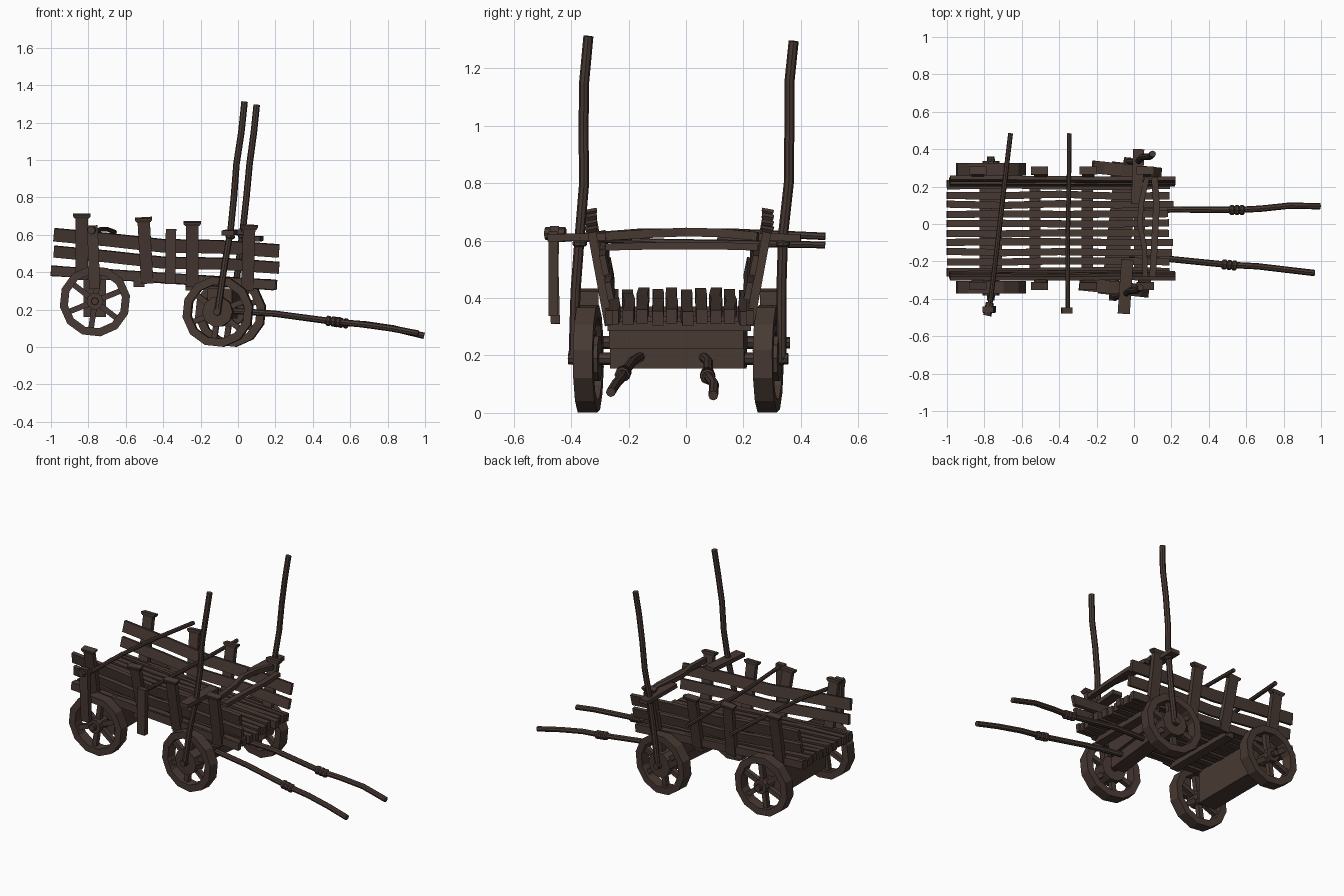
import bpy, bmesh, math, random
from mathutils import Vector, Matrix

if "Cube" in bpy.data.objects:
    bpy.data.objects.remove(bpy.data.objects["Cube"])

random.seed(4)
wood = bpy.data.materials.new("dark brown wood")
wood.diffuse_color = (0.064, 0.041, 0.033, 1)
wood.use_nodes = True
wood.node_tree.nodes["Principled BSDF"].inputs["Base Color"].default_value = wood.diffuse_color
CY = -0.023          # centre line of the wagon body


def make(name, bm, matrix=None):
    bmesh.ops.recalc_face_normals(bm, faces=bm.faces)
    me = bpy.data.meshes.new(name)
    bm.to_mesh(me)
    bm.free()
    me.materials.append(wood)
    ob = bpy.data.objects.new(name, me)
    bpy.context.collection.objects.link(ob)
    if matrix:
        ob.matrix_world = matrix
    return ob


def sweep(name, pts, section, up=(0, 0, 1), scale=None, matrix=None):
    """Sweep a closed section along a few points, flat caps at both ends."""
    pts = [Vector(p) for p in pts]
    bm = bmesh.new()
    rings = []
    for i, p in enumerate(pts):
        t = (pts[min(i + 1, len(pts) - 1)] - pts[max(i - 1, 0)]).normalized()
        side = t.cross(Vector(up)).normalized()
        u = side.cross(t)
        s = scale[i] if scale else 1
        rings.append([bm.verts.new(p + side * a * s + u * b * s) for a, b in section])
    n = len(section)
    for r, q in zip(rings, rings[1:]):
        for k in range(n):
            bm.faces.new((r[k], r[(k + 1) % n], q[(k + 1) % n], q[k]))
    bm.faces.new(rings[0])
    bm.faces.new(rings[-1])
    return make(name, bm, matrix)


def beam(name, pts, w, h, **kw):
    return sweep(name, pts, [(-w/2, -h/2), (w/2, -h/2), (w/2, h/2), (-w/2, h/2)], **kw)


def pole(name, pts, r, n=8, **kw):
    return sweep(name, pts, [(r * math.cos(k * math.tau / n), r * math.sin(k * math.tau / n))
                             for k in range(n)], **kw)


def binding(name, at, along, r, count=3, step=0.027):
    """Bulging rope rings round a pole."""
    at, along = Vector(at), Vector(along).normalized()
    up = (1, 0, 0) if abs(along.z) > 0.7 else (0, 0, 1)
    pts, sc = [], []
    for i in range(count):
        for f, s in ((-0.5, 0.75), (-0.25, 1), (0.25, 1), (0.48, 0.75)):
            pts.append(at + along * step * (i - (count - 1) / 2 + f))
            sc.append(s)
    pole(name, pts, r, up=up, scale=sc)


def wheel(name, matrix, hub_r, hub_len):
    """Twelve-sided rim, six spokes and a hub, all turning about local y."""
    bm = bmesh.new()
    n, ro, ri, t = 12, 0.19, 0.146, 0.034
    rings = []
    for k in range(n):
        a = (k + 0.3) * math.tau / n
        rings.append([bm.verts.new((r * math.cos(a), y, r * math.sin(a)))
                      for r, y in ((ro, -t), (ro, t), (ri, t), (ri, -t))])
    for k in range(n):
        a, b = rings[k], rings[(k + 1) % n]
        for j in range(4):
            bm.faces.new((a[j], a[(j + 1) % 4], b[(j + 1) % 4], b[j]))
    make(name + "_rim", bm, matrix)
    for k in range(6):
        a = math.radians(22 + 60 * k)
        d = Vector((math.cos(a), 0, math.sin(a)))
        beam(f"{name}_spoke_{k}", [d * 0.02, d * 0.155], 0.03, 0.03, up=(0, 1, 0), matrix=matrix)
    pole(name + "_hub", [(0, -hub_len, 0), (0, hub_len, 0)], hub_r, 10, matrix=matrix)
    pole(name + "_axle_cap", [(0, -0.07, 0), (0, 0.07, 0)], 0.02, matrix=matrix)


def bed_z(x):
    """Centre height of the sloping bed."""
    return 0.408 - 0.064 * (x + 1)


# wheels, axles and bolsters; the front set is steered a little
rear = Matrix.Translation((-0.765, CY, 0.245))
front = Matrix.Translation((-0.073, -0.027, 0.189)) @ Matrix.Rotation(math.radians(-6.1), 4, 'Z')
for label, base, hub_r, hub_len in (("rear", rear, 0.045, 0.045), ("front", front, 0.082, 0.04)):
    for side, s in (("near", -1), ("far", 1)):
        wheel(f"{label}_{side}_wheel", base @ Matrix.Translation((0, s * 0.315, 0)), hub_r, hub_len)
    pole(label + "_axle", [(0, -0.37, 0), (0, 0.37, 0)], 0.022, matrix=base)
beam("rear_bolster", [(0, -0.235, 0.02), (0, 0.235, 0.02)], 0.12, 0.21, matrix=rear)
beam("front_axle_block", [(0, -0.235, 0), (0, 0.235, 0)], 0.09, 0.07, matrix=front)
beam("front_bolster", [(0, -0.235, 0.08), (0, 0.235, 0.08)], 0.13, 0.09, matrix=front)

# bed slats, slightly crooked
for i in range(10):
    y = CY - 0.228 + i * 0.0507
    xs = [-1.0, -0.7, -0.4, -0.1, 0.2 + random.uniform(-0.02, 0.01)]
    beam(f"bed_slat_{i}", [(x, y + random.uniform(-0.005, 0.005),
                            bed_z(x) + random.uniform(-0.005, 0.005)) for x in xs],
         0.038, 0.05)

# cross bearers under the bed
for i, x in enumerate((-0.53, -0.25, 0.03)):
    z = bed_z(x) - 0.04
    beam(f"cross_bearer_{i}", [(x, CY - 0.25, z), (x, CY + 0.25, z)], 0.06, 0.035)

# leaning sides: two wavy rails, four capped posts each
for side, s in (("near", -1), ("far", 1)):
    lean = (0, s * 0.2, 1)
    beam(f"{side}_sill", [(-1, CY + s * 0.245, bed_z(-1)), (0.2, CY + s * 0.245, bed_z(0.2))],
         0.025, 0.05)
    for label, dz, off, h in (("lower", 0.092, 0.242, 0.062), ("upper", 0.182, 0.262, 0.07)):
        pts = []
        for x, wob in ((-0.985, 0.012), (-0.7, 0.004), (-0.4, -0.01), (-0.1, 0.004), (0.22, 0.002)):
            pts.append((x, CY + s * off + random.uniform(-0.003, 0.003), bed_z(x) + dz + wob))
        beam(f"{side}_{label}_rail", pts, 0.022, h, up=lean)
    for i, (x, top, tilt) in enumerate(((-0.835, 0.705, 0.0), (-0.505, 0.685, -0.02),
                                        (-0.245, 0.665, 0.0), (0.06, 0.645, 0.01))):
        bot = bed_z(x) - 0.035
        foot = Vector((x - tilt, CY + s * 0.245, bot))
        head = Vector((x, CY + s * 0.308, top))
        d = (head - foot).normalized()
        beam(f"{side}_post_{i}", [foot, head], 0.03, 0.066, up=(1, 0, 0))
        beam(f"{side}_post_cap_{i}", [head - d * 0.016, head - d * 0.004, head + d * 0.006],
             0.042, 0.092, up=(1, 0, 0), scale=[0.8, 1, 1])

# long poles laid across the sides, each with a hanging prop
pole("rear_cross_pole", [(-0.775, -0.475, 0.605), (-0.735, -0.15, 0.63),
                         (-0.70, 0.15, 0.63), (-0.66, 0.485, 0.615)], 0.013)
pole("middle_cross_pole", [(-0.353, -0.475, 0.615), (-0.355, -0.1, 0.595),
                           (-0.348, 0.2, 0.59), (-0.346, 0.485, 0.585)], 0.012)
beam("rear_prop", [(-0.768, -0.455, 0.31), (-0.772, -0.46, 0.5), (-0.78, -0.458, 0.65)],
     0.032, 0.058, up=(1, 0, 0))
beam("middle_prop", [(-0.362, -0.463, 0.338), (-0.358, -0.463, 0.632)],
     0.032, 0.056, up=(1, 0, 0))
pole("rear_prop_peg", [(-0.785, -0.49, 0.625), (-0.77, -0.42, 0.625)], 0.022)

# crossbars closing the front top edge
beam("front_crossbar_back", [(0.06, -0.28, 0.615), (0.055, -0.12, 0.625), (0.03, 0.0, 0.63),
                             (0.04, 0.12, 0.627), (0.07, 0.25, 0.615)], 0.028, 0.03)
beam("front_crossbar_front", [(0.10, -0.28, 0.578), (0.11, -0.1, 0.582), (0.12, 0.1, 0.582),
                              (0.11, 0.25, 0.578)], 0.035, 0.025)

# short planks tying the tall poles to the sides
beam("near_pole_plank", [(-0.055, -0.48, 0.61), (-0.035, -0.19, 0.615)], 0.065, 0.026)
beam("far_pole_plank", [(0.025, 0.40, 0.61), (0.015, 0.11, 0.615)], 0.06, 0.026)

# tall upright poles with bindings
pole("near_tall_pole", [(-0.11, -0.392, 0.18), (-0.075, -0.385, 0.42), (-0.04, -0.37, 0.62),
                        (-0.022, -0.355, 0.8), (-0.008, -0.357, 0.98), (0.018, -0.355, 1.15),
                        (0.035, -0.34, 1.312)], 0.0175, up=(1, 0, 0))
pole("far_tall_pole", [(-0.03, 0.332, 0.18), (0.0, 0.332, 0.42), (0.025, 0.338, 0.62),
                       (0.045, 0.358, 0.8), (0.062, 0.36, 0.98), (0.085, 0.36, 1.15),
                       (0.10, 0.375, 1.295)], 0.0175, up=(1, 0, 0))
binding("near_pole_binding", (-0.04, -0.37, 0.60), (0.1, 0, 1), 0.025, 2, 0.02)
binding("far_pole_binding", (0.025, 0.338, 0.60), (0.1, 0, 1), 0.025, 2, 0.02)

# pulling shafts with rope bindings
far_shaft = [(-0.05, 0.06, 0.195), (0.2, 0.078, 0.178), (0.55, 0.075, 0.13),
             (0.68, 0.082, 0.122), (0.83, 0.098, 0.1), (0.995, 0.095, 0.06)]
near_shaft = [(-0.05, -0.16, 0.195), (0.2, -0.188, 0.178), (0.5, -0.218, 0.138),
              (0.66, -0.226, 0.122), (0.82, -0.245, 0.1), (0.965, -0.262, 0.072)]
pole("far_shaft", far_shaft, 0.017)
pole("near_shaft", near_shaft, 0.017)
binding("far_shaft_binding", (0.55, 0.075, 0.13), (1, 0, -0.12), 0.027)
binding("near_shaft_binding", (0.51, -0.219, 0.137), (1, -0.1, -0.12), 0.027)
